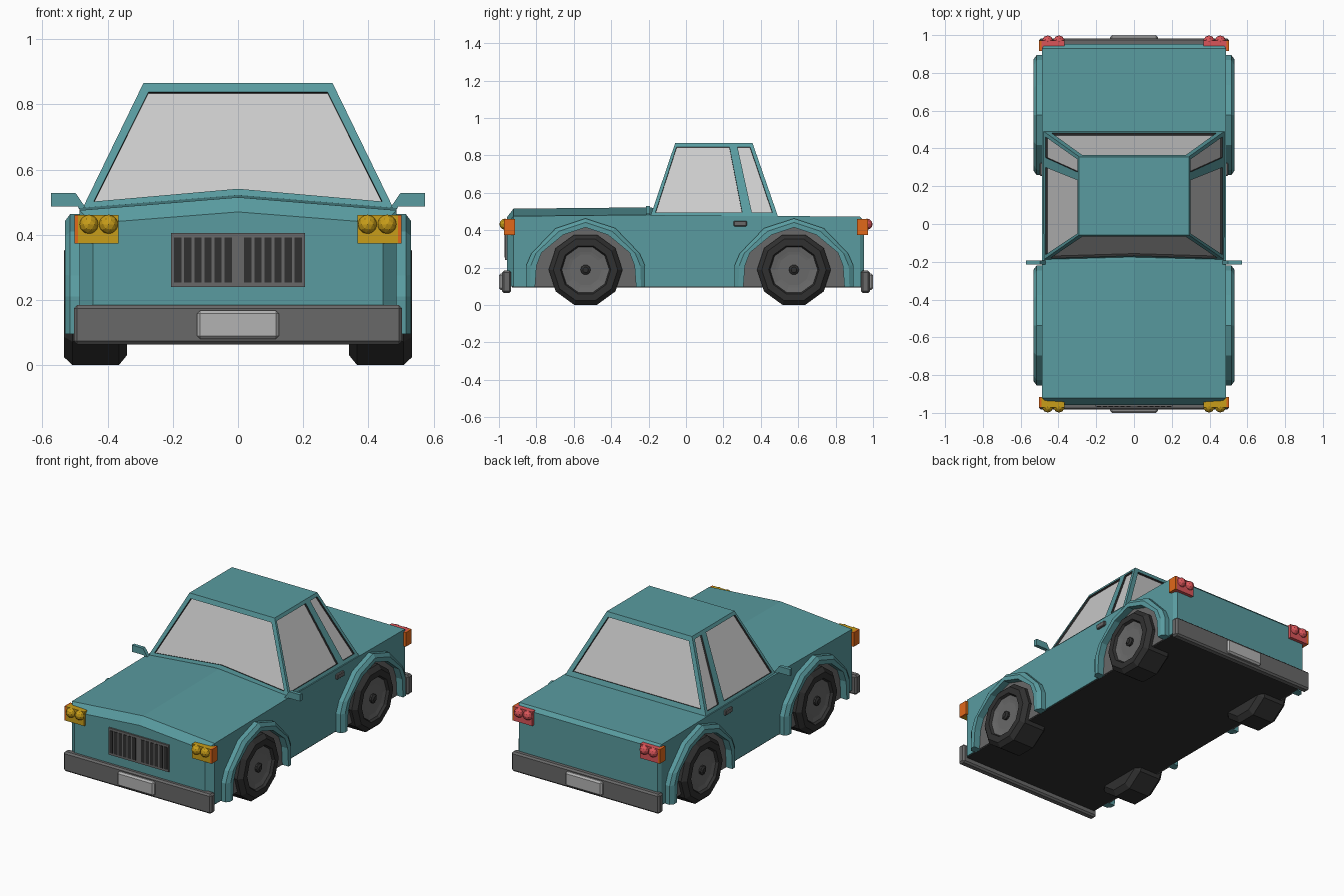
import bpy, bmesh, math
from mathutils import Vector

if "Cube" in bpy.data.objects:
    bpy.data.objects.remove(bpy.data.objects["Cube"])


def mat(name, r, g, b):
    m = bpy.data.materials.new(name)
    m.diffuse_color = (r, g, b, 1)
    m.use_nodes = True
    m.node_tree.nodes["Principled BSDF"].inputs["Base Color"].default_value = m.diffuse_color
    return m


PAINT = mat("paint", .10, .33, .35)
GLASS = mat("glass", .55, .55, .55)
TRIM = mat("dark_trim", .03, .03, .03)
TYRE = mat("rubber", .03, .03, .03)
GREY = mat("mid_grey", .14, .14, .14)
PLATE = mat("light_grey", .45, .45, .45)
GOLD = mat("gold", .58, .34, .01)
ORANGE = mat("orange", .75, .14, .01)
RED = mat("red", .70, .09, .10)


def finish(name, bm, mats):
    bmesh.ops.remove_doubles(bm, verts=bm.verts, dist=1e-5)
    bmesh.ops.recalc_face_normals(bm, faces=bm.faces)
    me = bpy.data.meshes.new(name)
    bm.to_mesh(me)
    bm.free()
    for m in mats:
        me.materials.append(m)
    ob = bpy.data.objects.new(name, me)
    bpy.context.collection.objects.link(ob)
    return ob


def loft(name, rings, m, closed=False):
    """Skin a list of equal point rings; cap the ends unless closed."""
    bm = bmesh.new()
    vs = [[bm.verts.new(p) for p in r] for r in rings]
    n = len(rings[0])
    for i in range(len(vs) if closed else len(vs) - 1):
        a, b = vs[i], vs[(i + 1) % len(vs)]
        for j in range(n):
            k = (j + 1) % n
            bm.faces.new((a[j], a[k], b[k], b[j]))
    if not closed:
        bm.faces.new(vs[0])
        bm.faces.new(vs[-1])
    return finish(name, bm, [m])


def box(name, x, y, z, m, bevel=0):
    ring = lambda h: [(x[0], y[0], h), (x[1], y[0], h), (x[1], y[1], h), (x[0], y[1], h)]
    ob = loft(name, [ring(z[0]), ring(z[1])], m)
    if bevel:
        b = ob.modifiers.new("bevel", "BEVEL")
        b.width, b.segments = bevel, 1
    return ob


def lathe(name, profile, s, cy, cz, m, n=10):
    """Turn (radius, x) points about a wheel axle."""
    rings = [[(s * x, cy + r * math.cos(2 * math.pi * i / n), cz + r * math.sin(2 * math.pi * i / n))
              for i in range(n)] for r, x in profile]
    return loft(name, rings, m)


# Lower body: sections along y as (y, half width, edge height, centre height)
stations = [(-.957, .445, .435, .47), (-.922, .486, .475, .515), (-.19, .486, .482, .522),
            (-.05, .486, .478, .48), (.49, .486, .476, .476), (.93, .486, .472, .472),
            (.952, .472, .45, .45)]
loft("body", [[(-w, y, .10), (w, y, .10), (w, y, ze), (0, y, zc), (-w, y, ze)]
              for y, w, ze, zc in stations], PAINT)
box("underside", (-.48, .48), (-.93, .935), (.094, .102), TRIM)

# Cabin: sloped shell with framed, recessed windows
Z0, Z1 = .47, .865
t = lambda z: (z - Z0) / (Z1 - Z0)
side_x = lambda z: .482 - .192 * t(z)
front_y = lambda z: -.192 + .134 * t(z)
back_y = lambda z: .493 - .137 * t(z)
cab = bmesh.new()
MID = Vector((0, .15, .65))


def face(pts, index):
    f = cab.faces.new([cab.verts.new(p) for p in pts])
    f.material_index = index


def window(outer, inner):
    outer, inner = [Vector(p) for p in outer], [Vector(p) for p in inner]
    nrm = (outer[-1] - outer[0]).cross(outer[-2] - outer[0]).normalized()
    if nrm.dot(MID - outer[0]) < 0:
        nrm = -nrm
    deep = [p + nrm * .012 for p in inner]
    for i in range(len(outer)):
        k = (i + 1) % len(outer)
        face((outer[i], outer[k], inner[k], inner[i]), 0)
        face((inner[i], inner[k], deep[k], deep[i]), 1)
    face(deep, 2)


F0, F1, B0, B1 = front_y(Z0), front_y(Z1), back_y(Z0), back_y(Z1)
X0, X1 = side_x(Z0), side_x(Z1)
S0, S1 = .325, .253  # pillar between door and quarter windows
fr = lambda x, z: (x, front_y(z), z)
bk = lambda x, z: (x, back_y(z), z)
window([fr(-X0, Z0), fr(0, Z0), fr(X0, Z0), fr(X1, Z1), fr(-X1, Z1)],
       [fr(-.442, .502), fr(0, .541), fr(.442, .502), fr(.275, .837), fr(-.275, .837)])
window([bk(-X0, Z0), bk(X0, Z0), bk(X1, Z1), bk(-X1, Z1)],
       [bk(-.435, .505), bk(.435, .505), bk(.275, .837), bk(-.275, .837)])
for s in (-1, 1):
    sd = lambda y, z: (s * side_x(z), y, z)
    window([sd(F0, Z0), sd(S0, Z0), sd(S1, Z1), sd(F1, Z1)],
           [sd(-.163, .495), sd(.30, .495), sd(.232, .846), sd(-.05, .846)])
    window([sd(S0, Z0), sd(B0, Z0), sd(B1, Z1), sd(S1, Z1)],
           [sd(.352, .495), sd(.462, .495), sd(.342, .846), sd(.275, .846)])
face([(-X1, F1, Z1), (X1, F1, Z1), (X1, S1, Z1), (X1, B1, Z1), (-X1, B1, Z1), (-X1, S1, Z1)], 0)
face([(-X0, F0, Z0), (0, F0, Z0), (X0, F0, Z0), (X0, S0, Z0), (X0, B0, Z0), (-X0, B0, Z0), (-X0, S0, Z0)], 0)
finish("cabin", cab, [PAINT, TRIM, GLASS])

# Wheels, arch panels and flares
half_out = [(-.318, .095), (-.318, .21), (-.29, .275), (-.16, .41)]
half_in = [(-.27, .095), (-.262, .21), (-.235, .28), (-.12, .375)]
arch_out = half_out + [(0, .463)] + [(-y, z) for y, z in reversed(half_out)]
arch_in = half_in + [(0, .415)] + [(-y, z) for y, z in reversed(half_in)]
for s, side in ((-1, "left"), (1, "right")):
    for cy, end in ((-.537, "front"), (.577, "rear")):
        tag = f"{end}_{side}"
        rings = []
        for (oy, oz), (iy, iz) in zip(arch_out, arch_in):
            my, mz = oy + (iy - oy) * .45, oz + (iz - oz) * .45
            rings.append([(s * .475, cy + oy, oz), (s * .515, cy + oy, oz), (s * .531, cy + my, mz),
                          (s * .531, cy + iy, iz), (s * .475, cy + iy, iz)])
        loft("wheel_flare_" + tag, rings, PAINT)
        loft("arch_panel_" + tag, [[(s * x, cy + y, z) for y, z in arch_in] for x in (.47, .489)], GREY)
        lathe("tyre_" + tag, [(.165, .34), (.197, .365), (.197, .508), (.172, .533), (.135, .533), (.122, .508)],
              s, cy, .188, TYRE)
        lathe("rim_" + tag, [(.128, .49), (.128, .518), (.10, .512), (.085, .51)], s, cy, .188, GREY)
        lathe("hub_" + tag, [(.027, .50), (.027, .522), (.015, .53)], s, cy, .188, TYRE)

    # Mirrors and door handles
    mirror = [(.455, .465), (.478, .465), (.492, .487), (.573, .487), (.573, .528), (.498, .528)]
    loft("mirror_" + side, [[(s * x, y, z) for x, z in mirror] for y in (-.215, -.193)], PAINT)
    box("door_handle_" + side, sorted((s * .48, s * .499)), (.255, .325), (.42, .45), GREY, .004)

    # Lamps: coloured block, orange side marker, two faceted bulbs
    for e, end, m in ((-1, "front", GOLD), (1, "rear", RED)):
        yr = sorted((e * .915, e * .972))
        box(f"lamp_{end}_{side}", sorted((s * .367, s * .491)), yr, (.373, .46), m)
        box(f"side_marker_{end}_{side}", sorted((s * .488, s * .502)), yr, (.373, .46), ORANGE)
        for i, x in enumerate((.397, .457)):
            bm = bmesh.new()
            bmesh.ops.create_icosphere(bm, subdivisions=2, radius=.03)
            bmesh.ops.translate(bm, verts=bm.verts, vec=(s * x, e * .968, .432))
            finish(f"bulb_{end}_{side}_{i}", bm, [m])

# Bumpers with blank plates
for e, end in ((-1, "front"), (1, "rear")):
    box("bumper_" + end, (-.503, .503), sorted((e * .935, e * .983)), (.064, .184), GREY, .01)
    box("plate_" + end, (-.126, .126), sorted((e * .97, e * 1.0)), (.08, .168), PLATE, .01)

# Grille with two banks of slots
box("grille", (-.205, .205), (-.967, -.95), (.24, .405), GREY)
for s in (-1, 1):
    for i in range(6):
        x = s * (.03 + i * .031)
        box(f"grille_slot_{s}_{i}", (x - .011, x + .011), (-.970, -.96), (.254, .391), TRIM)
